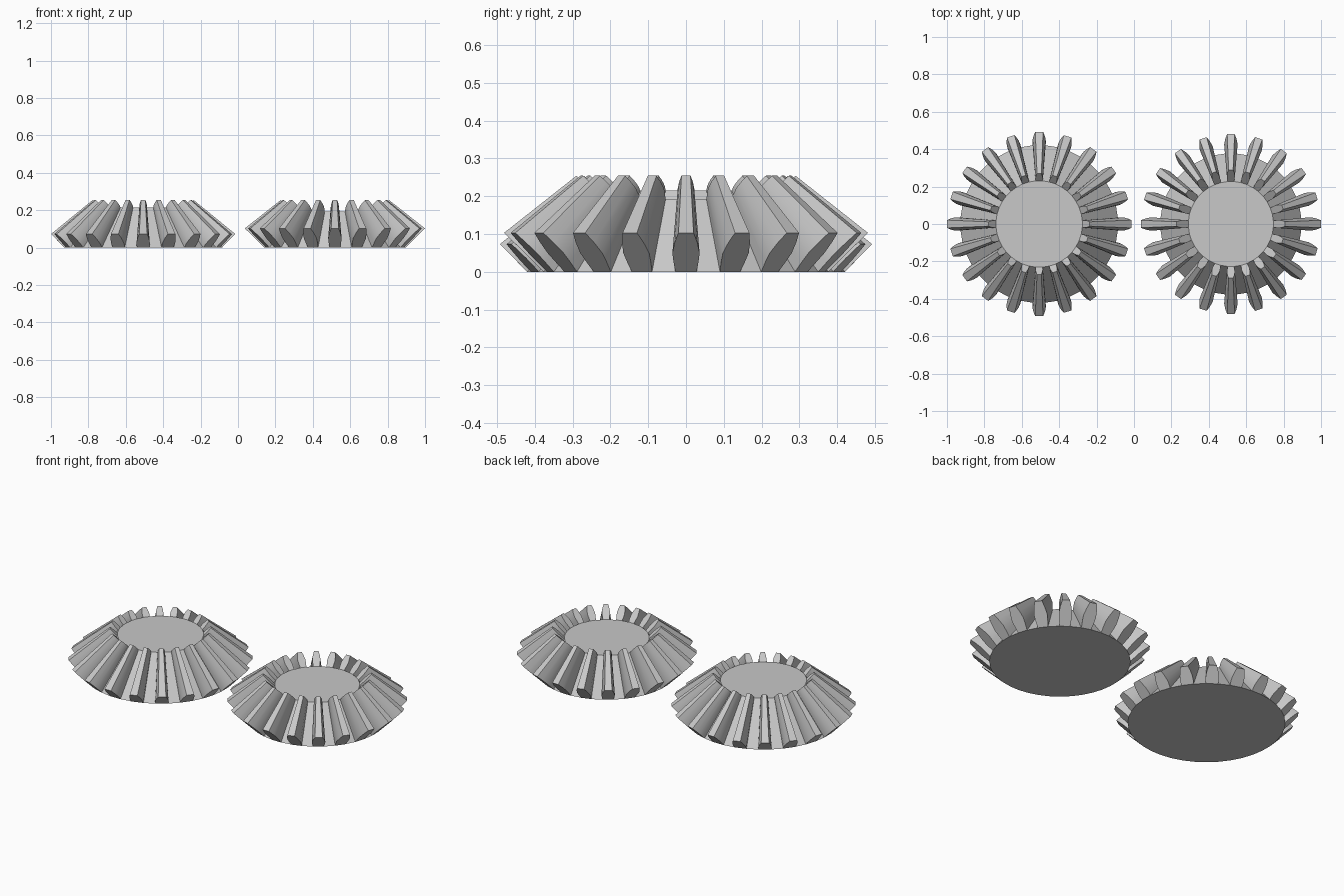
import bpy, bmesh, math

if "Cube" in bpy.data.objects:
    bpy.data.objects.remove(bpy.data.objects["Cube"])

TEETH = 20

steel = bpy.data.materials.new("grey steel")
steel.diffuse_color = (0.58, 0.58, 0.58, 1)
steel.use_nodes = True
steel.node_tree.nodes["Principled BSDF"].inputs["Base Color"].default_value = steel.diffuse_color


def bevel_gear(name, cx, root_r, tip_r, tip_z, apex, inner, profile):
    """Teeth and body taper from the back face towards the cone apex.
    profile: (half width, height fraction) from root to crest."""
    bm = bmesh.new()

    def section(scale):
        rows = []
        for i in range(TEETH):
            a = 2 * math.pi * i / TEETH
            pts = [(-w, t) for w, t in profile] + [(w, t) for w, t in reversed(profile)]
            row = []
            for w, t in pts:
                r = root_r + (tip_r - root_r) * t
                r = math.sqrt(r * r - w * w) * scale
                z = apex - (apex - tip_z * t) * scale
                w *= scale
                row.append(bm.verts.new((cx + r * math.cos(a) - w * math.sin(a),
                                         r * math.sin(a) + w * math.cos(a), z)))
            rows.append(row)
        return rows

    outer, small = section(1), section(inner)

    # tooth end faces, large and small
    for o, s in zip(outer, small):
        bm.faces.new(o)
        bm.faces.new(list(reversed(s)))

    # flanks, crests and the root gaps between teeth
    ro, rs = sum(outer, []), sum(small, [])
    n = len(ro)
    for k in range(n):
        j = (k + 1) % n
        bm.faces.new((ro[k], ro[j], rs[j], rs[k]))

    # flat bottom and top discs
    bm.faces.new([v for row in outer for v in (row[0], row[-1])])
    bm.faces.new([v for row in small for v in (row[0], row[-1])])
    bmesh.ops.recalc_face_normals(bm, faces=bm.faces)

    mesh = bpy.data.meshes.new(name)
    bm.to_mesh(mesh)
    bm.free()
    mesh.materials.append(steel)
    obj = bpy.data.objects.new(name, mesh)
    bpy.context.collection.objects.link(obj)
    bpy.ops.object.select_all(action='DESELECT')
    obj.select_set(True)
    bpy.context.view_layer.objects.active = obj
    bpy.ops.object.shade_smooth_by_angle(angle=math.radians(25))


# wide gear with shallow teeth, and its mate with taller teeth
bevel_gear("left_bevel_gear", -0.507, 0.422, 0.493, 0.073, 0.475, 0.548,
           [(0.033, 0), (0.036, 0.25), (0.034, 0.5), (0.029, 0.75), (0.021, 1)])
bevel_gear("right_bevel_gear", 0.518, 0.378, 0.482, 0.103, 0.483, 0.602,
           [(0.028, 0), (0.033, 0.25), (0.036, 0.48), (0.030, 0.75), (0.020, 1)])
